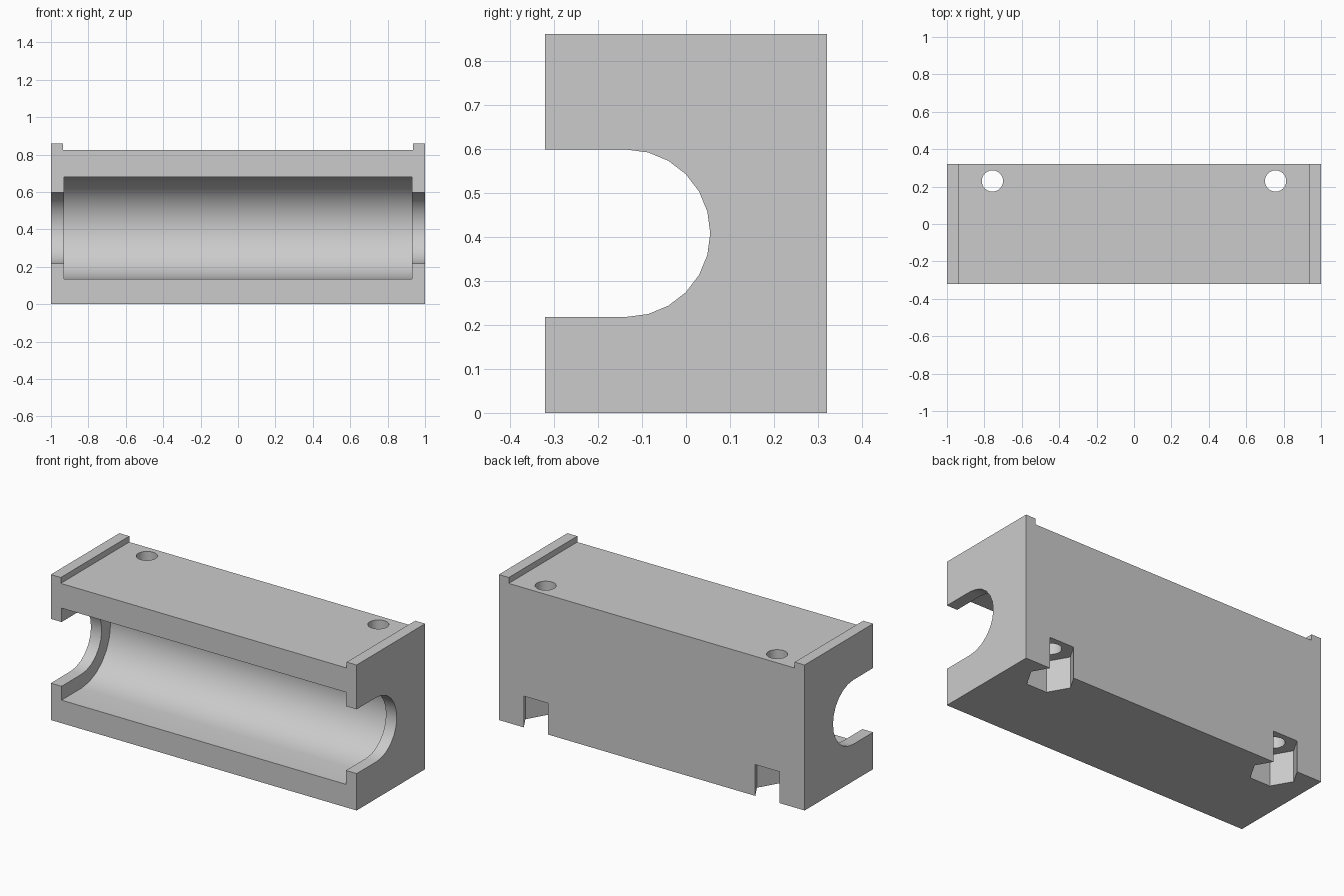
import bpy, bmesh, math
from mathutils import Vector

if "Cube" in bpy.data.objects:
    bpy.data.objects.remove(bpy.data.objects["Cube"])

grey = bpy.data.materials.new("plain_grey")
grey.use_nodes = True
grey.diffuse_color = (0.6, 0.6, 0.6, 1)
grey.node_tree.nodes["Principled BSDF"].inputs["Base Color"].default_value = (0.6, 0.6, 0.6, 1)


def prism(name, points, direction):
    """Extrude a closed planar outline along a direction."""
    bm = bmesh.new()
    face = bm.faces.new([bm.verts.new(p) for p in points])
    out = bmesh.ops.extrude_face_region(bm, geom=[face])
    moved = [v for v in out["geom"] if isinstance(v, bmesh.types.BMVert)]
    bmesh.ops.translate(bm, verts=moved, vec=Vector(direction))
    bmesh.ops.recalc_face_normals(bm, faces=bm.faces)
    mesh = bpy.data.meshes.new(name)
    bm.to_mesh(mesh)
    bm.free()
    mesh.materials.append(grey)
    obj = bpy.data.objects.new(name, mesh)
    bpy.context.collection.objects.link(obj)
    return obj


def circle(x, y, z, radius, sides):
    turn = 2 * math.pi / sides
    return [(x + radius * math.cos(i * turn), y + radius * math.sin(i * turn), z)
            for i in range(sides)]


def channel(name, half_length, radius):
    """Round-backed channel running along x and open at the front."""
    cy, cz, steps = -0.135, 0.408, 12
    outline = [(-half_length, -0.5, cz - radius)]
    for i in range(steps + 1):
        a = math.pi * (i / steps - 0.5)
        outline.append((-half_length, cy + radius * math.cos(a), cz + radius * math.sin(a)))
    outline.append((-half_length, -0.5, cz + radius))
    return prism(name, outline, (2 * half_length, 0, 0))


# Block with a raised ridge at each end
width, depth, top, ridge_top, ridge_x = 1, 0.32, 0.825, 0.86, 0.935
right_half = [(width, 0), (width, ridge_top), (ridge_x, ridge_top), (ridge_x, top)]
outline = right_half + [(-x, z) for x, z in reversed(right_half)]
body = prism("holder_block", [(x, -depth, z) for x, z in outline], (0, 2 * depth, 0))

# Wide inner channel, and a narrower one through the end walls
cutters = [channel("inner_channel_cutter", 0.93, 0.272),
           channel("end_channel_cutter", 1.2, 0.19)]

# Bolt holes with six-sided nut pockets that break through the back
for side, label in ((-1, "right"), (1, "left")):
    x, y = side * 0.757, 0.23
    cutters.append(prism(label + "_nut_pocket_cutter", circle(x, y, -0.1, 0.132, 6), (0, 0, 0.285)))
    cutters.append(prism(label + "_bolt_hole_cutter", circle(x, y, 0.1, 0.057, 24), (0, 0, 1)))

bpy.ops.object.select_all(action='DESELECT')
body.select_set(True)
bpy.context.view_layer.objects.active = body
for cutter in cutters:
    cutter.hide_render = True
    cut = body.modifiers.new(cutter.name, 'BOOLEAN')
    cut.operation = 'DIFFERENCE'
    cut.solver = 'EXACT'
    cut.object = cutter
    bpy.ops.object.modifier_apply(modifier=cut.name)
    bpy.data.objects.remove(cutter)

# Smooth curved walls, crisp edges
bpy.ops.object.shade_smooth_by_angle(angle=math.radians(30))
